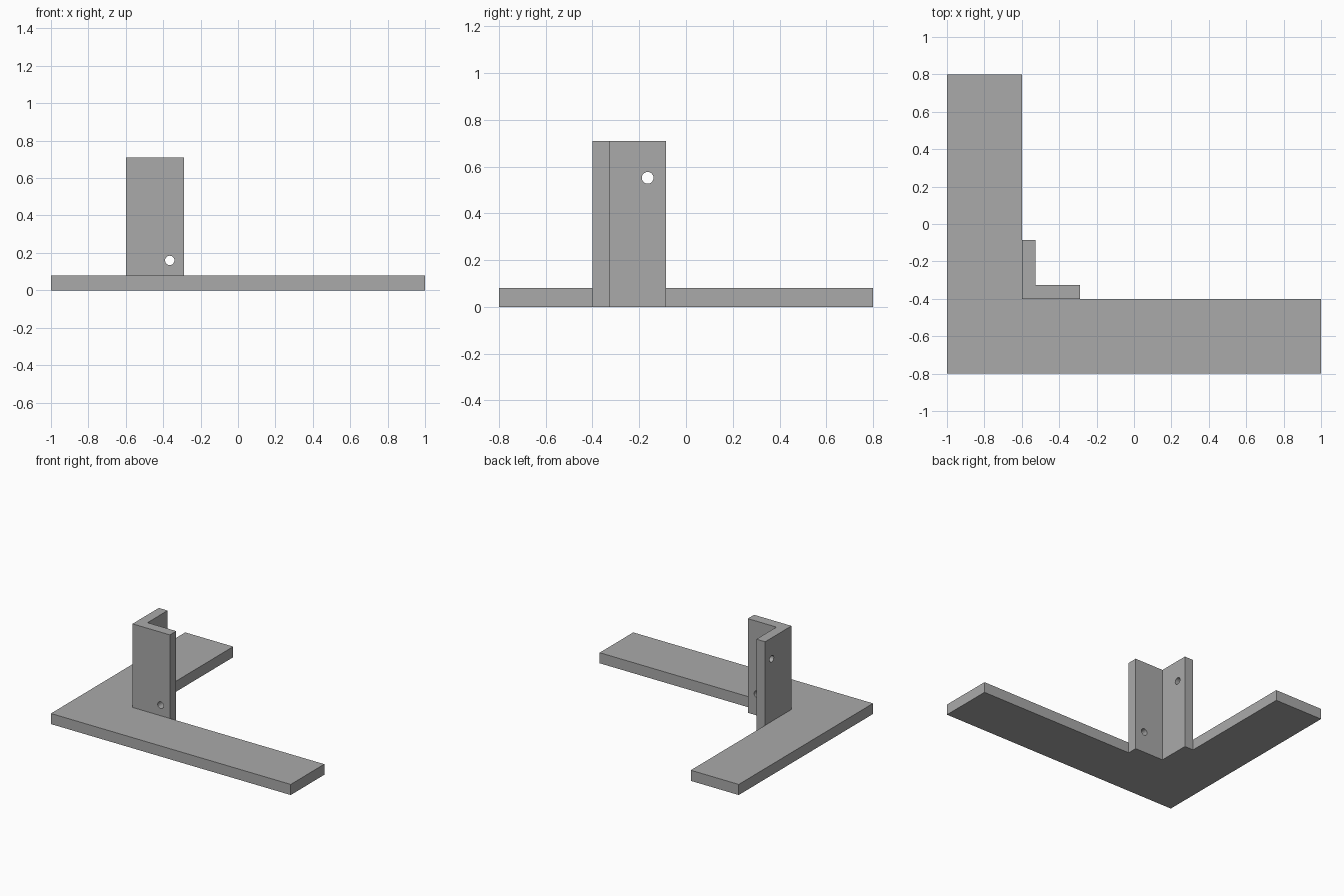
import bpy
import bmesh
from math import pi

cube = bpy.data.objects.get("Cube")
if cube:
    bpy.data.objects.remove(cube, do_unlink=True)

grey = bpy.data.materials.new("plain grey")
grey.use_nodes = True
colour = (0.4, 0.4, 0.4, 1)
grey.diffuse_color = colour
grey.node_tree.nodes["Principled BSDF"].inputs["Base Color"].default_value = colour


def angle_section(name, x, y, end_x, end_y, wide_x, wide_y, height):
    """Extrude an L profile whose outer corner is at x, y."""
    profile = [(x, y), (end_x, y), (end_x, y + wide_y),
               (x + wide_x, y + wide_y), (x + wide_x, end_y), (x, end_y)]
    bm = bmesh.new()
    face = bm.faces.new([bm.verts.new((px, py, 0)) for px, py in profile])
    top = bmesh.ops.extrude_face_region(bm, geom=[face])["geom"]
    bmesh.ops.translate(bm, vec=(0, 0, height),
                        verts=[v for v in top if isinstance(v, bmesh.types.BMVert)])
    bmesh.ops.recalc_face_normals(bm, faces=bm.faces)
    mesh = bpy.data.meshes.new(name)
    bm.to_mesh(mesh)
    bm.free()
    mesh.materials.append(grey)
    obj = bpy.data.objects.new(name, mesh)
    bpy.context.collection.objects.link(obj)
    return obj


def drill(target, name, location, rotation):
    """Cut a round hole through one wall and remove the cutter."""
    bpy.ops.mesh.primitive_cylinder_add(vertices=32, radius=0.025, depth=0.2,
                                        location=location, rotation=rotation)
    cutter = bpy.context.object
    cutter.name = name
    cutter.hide_render = True
    cutter.data.materials.append(grey)
    cut = target.modifiers.new(name, "BOOLEAN")
    cut.operation = "DIFFERENCE"
    cut.solver = "EXACT"
    cut.object = cutter
    bpy.context.view_layer.objects.active = target
    bpy.ops.object.modifier_apply(modifier=cut.name)
    bpy.data.objects.remove(cutter, do_unlink=True)


# Flat base with two long arms
angle_section("base_plate", -1, -0.8, 1, 0.8, 0.4, 0.4, 0.08)

# Upright angle bracket standing in the inner corner of the base
bracket = angle_section("upright_bracket", -0.6, -0.4, -0.288, -0.086,
                        0.073, 0.075, 0.71)

# One screw hole low in the front wall, one high in the side wall
drill(bracket, "front_hole", (-0.365, -0.363, 0.16), (pi / 2, 0, 0))
drill(bracket, "side_hole", (-0.563, -0.164, 0.552), (0, pi / 2, 0))
